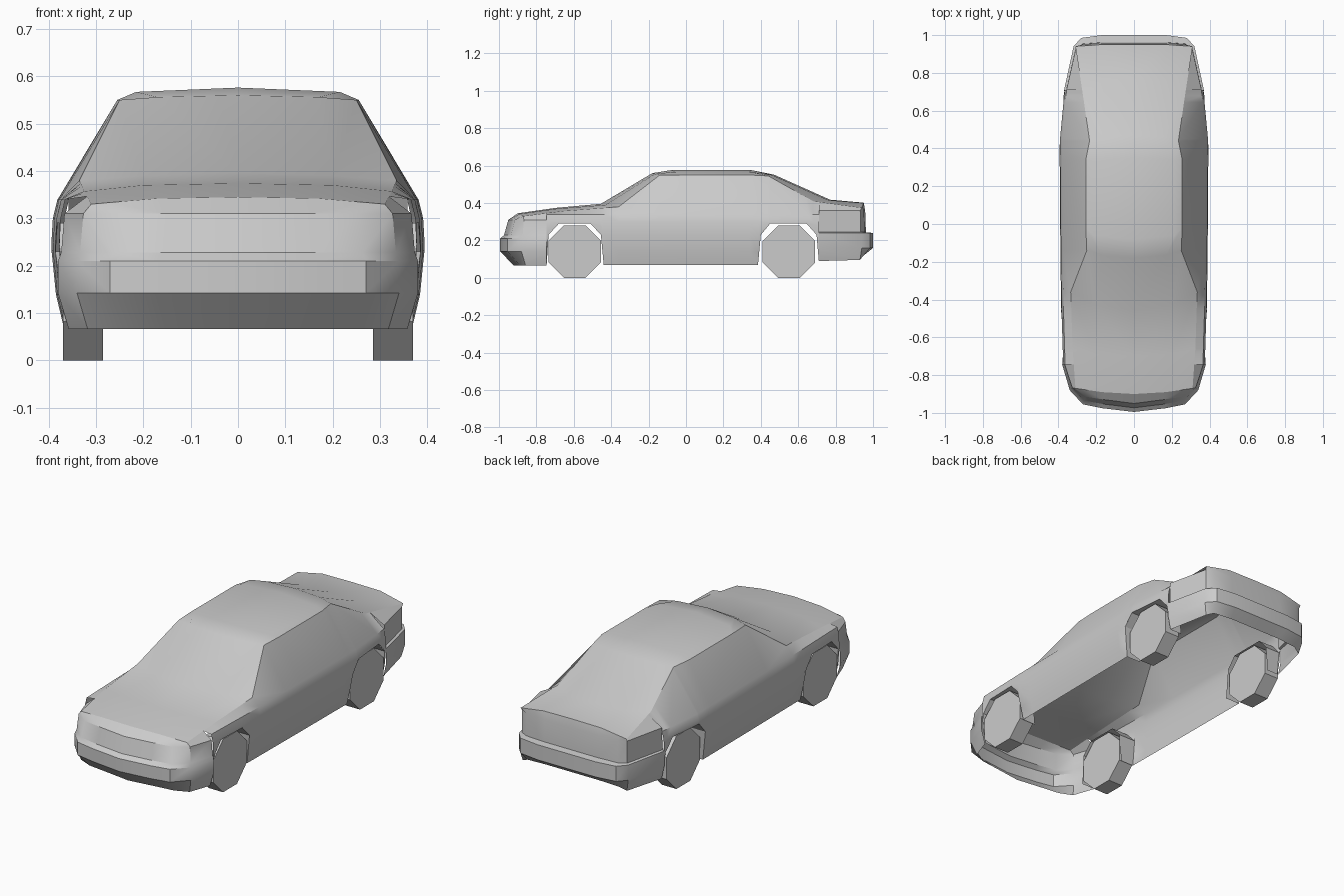
import bpy, bmesh, math
from mathutils import Vector

cube = bpy.data.objects.get("Cube")
if cube:
    bpy.data.objects.remove(cube, do_unlink=True)

grey = bpy.data.materials.new("plain grey")
grey.use_nodes = True
colour = (0.6, 0.6, 0.6, 1)
grey.diffuse_color = colour
grey.node_tree.nodes["Principled BSDF"].inputs["Base Color"].default_value = colour


def finish(bm, name, mirrored=True, angle=32):
    """Turn a bmesh into a shaded object, mirrored left to right."""
    bmesh.ops.remove_doubles(bm, verts=bm.verts, dist=0.0001)
    bmesh.ops.recalc_face_normals(bm, faces=bm.faces)
    middle = Vector((0, 0, 0.2))
    facing = sum(f.normal.dot(f.calc_center_median() - middle) * f.calc_area() for f in bm.faces)
    if facing < 0:
        bmesh.ops.reverse_faces(bm, faces=bm.faces)
    mesh = bpy.data.meshes.new(name)
    bm.to_mesh(mesh)
    bm.free()
    mesh.materials.append(grey)
    obj = bpy.data.objects.new(name, mesh)
    bpy.context.collection.objects.link(obj)
    if mirrored:
        obj.modifiers.new("Mirror", "MIRROR").use_axis[0] = True
    bpy.ops.object.select_all(action="DESELECT")
    obj.select_set(True)
    bpy.context.view_layer.objects.active = obj
    bpy.ops.object.shade_smooth_by_angle(angle=math.radians(angle))
    return obj


def skin(name, rows, **options):
    """Stretch quads over a grid of points."""
    bm = bmesh.new()
    grid = [[bm.verts.new(p) for p in row] for row in rows]
    for a, b in zip(grid, grid[1:]):
        for i in range(len(a) - 1):
            bm.faces.new((a[i], a[i + 1], b[i + 1], b[i]))
    return finish(bm, name, **options)


def along(table, key, at=0):
    """Interpolate a table of tuples by the value in column at."""
    for a, b in zip(table, table[1:]):
        if key <= b[at] or b is table[-1]:
            t = (key - a[at]) / (b[at] - a[at])
            return Vector(a).lerp(Vector(b), t)


# Bonnet, windscreen, roof, rear window and boot lid: centre, inner and edge lines
top = [
    ((0, -0.9, 0.345), (0.17, -0.89, 0.342), (0.31, -0.87, 0.33)),
    ((0, -0.7, 0.374), (0.2, -0.69, 0.37), (0.325, -0.66, 0.357)),
    ((0, -0.455, 0.396), (0.2, -0.43, 0.39), (0.335, -0.36, 0.38)),
    ((0, -0.18, 0.56), (0.17, -0.165, 0.556), (0.25, -0.14, 0.55)),
    ((0, -0.08, 0.576), (0.215, -0.06, 0.567), (0.255, -0.02, 0.55)),
    ((0, 0.35, 0.576), (0.215, 0.34, 0.567), (0.255, 0.34, 0.55)),
    ((0, 0.47, 0.552), (0.16, 0.46, 0.55), (0.235, 0.44, 0.545)),
    ((0, 0.77, 0.418), (0.16, 0.76, 0.416), (0.27, 0.68, 0.41)),
    ((0, 0.95, 0.402), (0.17, 0.95, 0.4), (0.31, 0.94, 0.375)),
]
edge = [row[2] for row in top]
skin("upper_body", top)

# Side panels: sill line with octagonal wheel arches, width by length and by height
front_arch = [(-0.745, 0.07), (-0.735, 0.23), (-0.68, 0.29),
              (-0.51, 0.29), (-0.455, 0.23), (-0.44, 0.07)]
rear_arch = [(0.385, 0.07), (0.4, 0.23), (0.45, 0.29),
             (0.645, 0.29), (0.698, 0.23), (0.71, 0.09)]
sill = front_arch + rear_arch
width = [(-0.745, 0.378), (-0.45, 0.387), (0, 0.392), (0.46, 0.395), (0.71, 0.37)]
bulge = [(0.065, 0.93), (0.14, 0.975), (0.24, 1), (0.3, 0.99), (0.34, 0.965)]


def side_point(y, z):
    return Vector((along(width, y)[1] * along(bulge, z)[1], y, z))


first, last = sill[0][0], sill[-1][0]
stations = sorted({y for y, z in sill} | {p[1] for p in edge if first < p[1] < last})
side_rows = []
for y in stations:
    low = along(sill, y)[1]
    heights = [0.34, 0.3] + [0.3 + (low - 0.3) * t for t in (0.3, 0.7, 1)]
    side_rows.append([along(edge, y, 1)] + [side_point(y, z) for z in heights])
skin("side_panels", side_rows)

# Strips lining the wheel arches
for name, arch in (("front_arch_liner", front_arch), ("rear_arch_liner", rear_arch)):
    skin(name, [[side_point(y, z), (0.285, y, z)] for y, z in arch])


# Nose and tail: plan outline (x, y, weight) stacked in rows (inset, height, drop)
def body_end(name, plan, rows, station, direction):
    grid = []
    for inset, z, drop in rows:
        grid.append([(max(0, x - inset * 0.3) if x else 0,
                      y - direction * inset * w, z - drop * (1 - w))
                     for x, y, w in plan])
    centre, inner, corner = (Vector(p) for p in station)
    grid.append([centre, inner, inner.lerp(corner, 0.71), corner,
                 along(edge, plan[-1][1], 1)])
    skin(name, grid)


body_end("nose_and_front_bumper",
         [(0, -0.995, 1), (0.17, -0.975, 1), (0.27, -0.955, 0.9),
          (0.34, -0.88, 0.3), (0.38, -0.745, 0)],
         [(0.075, 0.066, 0), (0, 0.142, 0), (0, 0.21, 0),
          (0.022, 0.228, 0), (0.045, 0.31, 0)],
         top[0], -1)
body_end("tail_and_rear_bumper",
         [(0, 1, 1), (0.17, 1, 1), (0.28, 0.985, 0.8),
          (0.32, 0.94, 0.2), (0.37, 0.71, 0)],
         [(0.05, 0.12, 0.03), (0, 0.16, 0), (0, 0.24, 0),
          (0.038, 0.244, 0), (0.042, 0.36, 0)],
         top[-1], 1)

# Eight-sided wheels
for name, y in (("front_wheels", -0.595), ("rear_wheels", 0.55)):
    bm = bmesh.new()
    rings = []
    for x in (0.285, 0.37):
        ring = []
        for i in range(8):
            a = math.pi * (i + 0.5) / 4
            r = 0.14 / math.cos(math.pi / 8)
            ring.append(bm.verts.new((x, y + r * math.cos(a), 0.14 + r * math.sin(a))))
        bm.faces.new(ring)
        rings.append(ring)
    for i in range(8):
        j = (i + 1) % 8
        bm.faces.new((rings[0][i], rings[0][j], rings[1][j], rings[1][i]))
    finish(bm, name)
